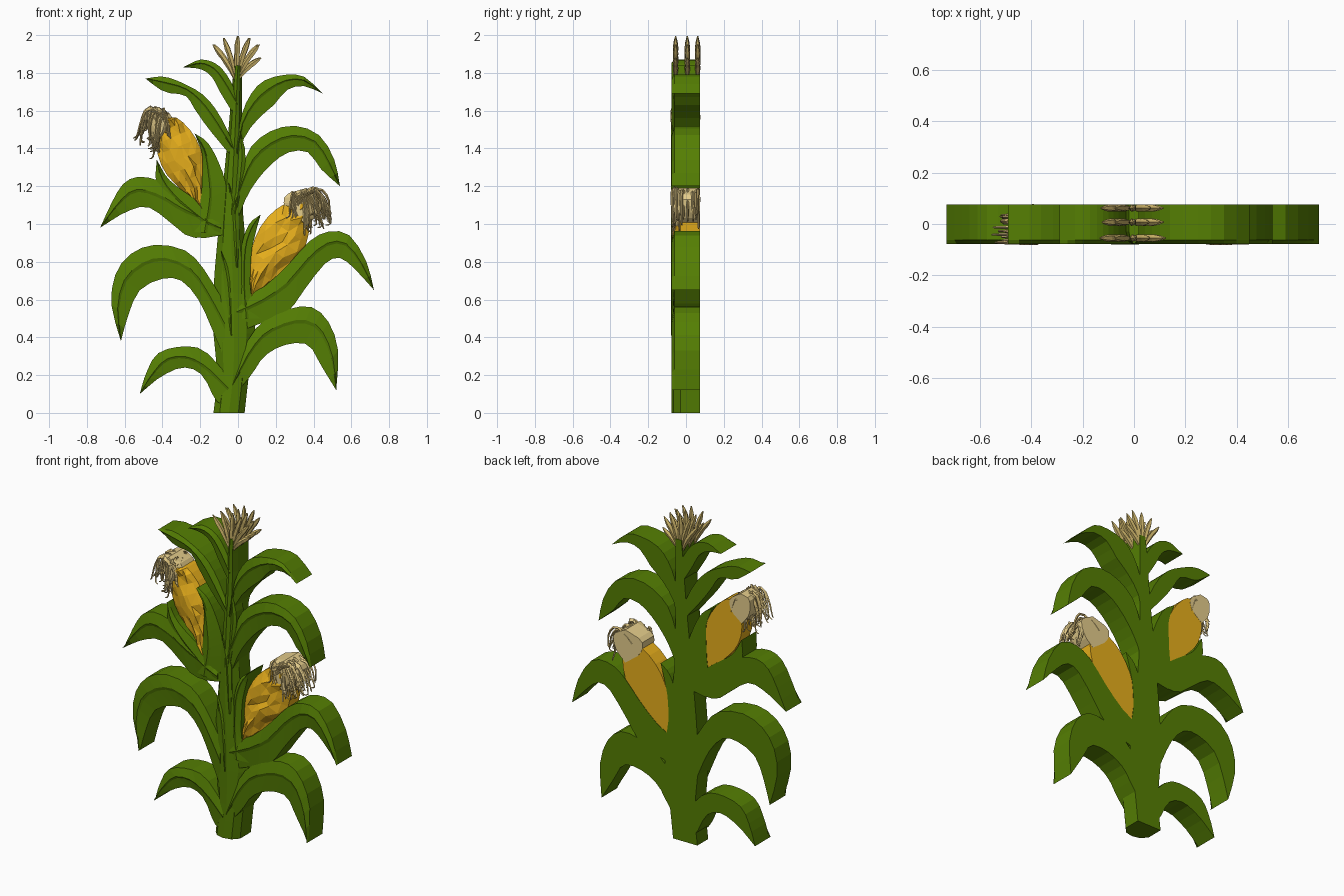
import bpy, bmesh, math, random
from mathutils import Vector

random.seed(4)
if "Cube" in bpy.data.objects:
    bpy.data.objects.remove(bpy.data.objects["Cube"])


def material(name, rgb):
    m = bpy.data.materials.new(name)
    m.use_nodes = True
    m.diffuse_color = (*rgb, 1)
    m.node_tree.nodes["Principled BSDF"].inputs["Base Color"].default_value = (*rgb, 1)
    return m


GREEN = material("leaf green", (0.09, 0.21, 0.001))
GOLD = material("kernel gold", (0.82, 0.44, 0.012))
SILK = material("pale silk", (0.78, 0.61, 0.26))
DRY = material("dry silk", (0.62, 0.46, 0.17))
TASSEL = material("tassel tan", (0.6, 0.45, 0.14))

# Cross-sections: (fraction from first edge to second edge, depth y)
BLADE = [(0, .075), (0, -.062), (.36, -.077), (.45, -.071), (1, -.062), (1, .075)]
STEM = [(0, .075), (0, -.03), (.2, -.066), (.5, -.077), (.8, -.066), (1, -.03), (1, .075)]
CAP = [(0, .074), (0, -.04), (.3, -.072), (.7, -.072), (1, -.04), (1, .074)]
COB = [(0, .073)] + [(k / 6, -.03 - .04 * math.sin(math.pi * k / 6)) for k in range(7)] + [(1, .073)]


def smooth(points, count):
    """Sample a Catmull-Rom curve; input is in hundredths of a unit."""
    p = [Vector(q) / 100 for q in points]
    p = [2 * p[0] - p[1]] + p + [2 * p[-1] - p[-2]]
    out = []
    for k in range(count + 1):
        s = k / count * (len(points) - 1)
        i = min(int(s), len(points) - 2)
        u = s - i
        a, b, c, d = p[i:i + 4]
        out.append(b + (c - a) * u / 2 + (2 * a - 5 * b + 4 * c - d) * u * u / 2
                   + (3 * b - a - 3 * c + d) * u ** 3 / 2)
    return out


def bridge(bm, rings):
    for r, s in zip(rings, rings[1:]):
        for j in range(len(r)):
            k = (j + 1) % len(r)
            bm.faces.new((r[j], r[k], s[k], s[j]))
    bm.faces.new(rings[0])
    bm.faces.new(rings[-1])


def finish(bm, name, mat):
    bmesh.ops.remove_doubles(bm, verts=bm.verts, dist=0.0002)
    bmesh.ops.recalc_face_normals(bm, faces=bm.faces)
    mesh = bpy.data.meshes.new(name)
    bm.to_mesh(mesh)
    bm.free()
    mesh.materials.append(mat)
    ob = bpy.data.objects.new(name, mesh)
    bpy.context.collection.objects.link(ob)


def loft(name, first, second, profile=BLADE, mat=GREEN, count=12, bumps=0.0):
    """Thick slab spanning two edge curves, with a shaped front."""
    bm = bmesh.new()
    rings = []
    for a, b in zip(smooth(first, count), smooth(second, count)):
        ring = []
        for j, (t, y) in enumerate(profile):
            if bumps and 1 < j < len(profile) - 2:
                t += random.uniform(-.05, .05)
                y = max(y + random.uniform(-bumps, bumps), -.078)
            q = a.lerp(b, t)
            ring.append(bm.verts.new((q.x, y, q.y)))
        rings.append(ring)
    bridge(bm, rings)
    if bumps:
        front = [f for f in bm.faces if len(f.verts) == 4 and f.calc_center_median().y < -.01]
        bmesh.ops.triangulate(bm, faces=front, quad_method='SHORT_EDGE')
    finish(bm, name, mat)


def tube(bm, path, y, radii, sides=5):
    """Tapered strand following a path in a plane of constant y."""
    rings = []
    for i, p in enumerate(path):
        d = (path[min(i + 1, len(path) - 1)] - path[max(i - 1, 0)]).normalized()
        ring = []
        for k in range(sides):
            a = 2 * math.pi * k / sides
            c, s = math.cos(a) * radii[i], math.sin(a) * radii[i]
            ring.append(bm.verts.new((p.x - d.y * c, y + s, p.y + d.x * c)))
        rings.append(ring)
    bridge(bm, rings)


# Stalk
loft("stalk", [(-13, 0), (-11, 20), (-13, 42), (-13, 65), (-11, 90), (-8, 120), (-5, 150), (-3, 175), (-2, 184)],
     [(3.5, 0), (6, 22), (9, 42), (8, 62), (4, 90), (2, 120), (2, 150), (2, 175), (2, 184)], STEM, count=16)

# Leaves: upper edge, then lower edge, each from the tip inward
loft("leaf_left_bottom", [(-52, 10), (-49, 20), (-43, 31), (-31, 35), (-18, 33), (-4, 18)],
     [(-52, 10), (-41, 19), (-29, 24), (-19, 20), (-12, 7), (-7, 4)])
loft("leaf_left_low", [(-62, 38), (-67, 57), (-65, 73), (-57, 84), (-44, 89), (-28, 86), (-18, 76), (-7, 58)],
     [(-62, 38), (-58, 52), (-52, 65), (-40, 71), (-30, 70), (-21, 60), (-14, 45), (-7, 28)], count=14)
loft("leaf_left_middle", [(-73, 98), (-67, 111), (-61, 121), (-53, 125), (-42, 123), (-33, 117), (-20, 106)],
     [(-73, 98), (-60, 106), (-48, 109), (-36, 101), (-25, 93), (-9, 94)])
loft("leaf_left_high", [(-49, 177), (-39, 178), (-28, 174), (-18, 168), (-10, 158), (-2, 142)],
     [(-49, 177), (-39, 170), (-28, 168), (-23, 161), (-16, 151), (-2, 134)])
loft("leaf_left_top", [(-29, 183), (-20, 187), (-12, 185), (-6, 179), (0, 168)],
     [(-29, 183), (-20, 182), (-14, 178), (-9, 169), (-1, 156)])
loft("leaf_right_top", [(45, 169), (35, 178), (25, 179), (14, 176), (7, 169), (2, 158), (-1, 142)],
     [(45, 169), (35, 173), (26, 171), (19, 163), (11, 156), (3, 145), (0, 129)])
loft("leaf_right_high", [(54, 120), (51, 134), (43, 147), (30, 152), (17, 149), (7, 141), (2, 129), (-3, 115)],
     [(54, 120), (44, 129), (37, 138), (27, 138), (18, 132), (10, 123), (4, 113), (-1, 100)], count=14)
loft("leaf_right_middle", [(72, 65), (68, 80), (59, 94), (48, 96), (38, 91), (27, 79), (14, 67), (0, 60)],
     [(72, 65), (62, 76), (54, 82), (46, 79), (35, 65), (25, 52), (11, 47), (-2, 42)], count=14)
loft("leaf_right_bottom", [(52, 12), (53, 33), (48, 48), (39, 56), (27, 55), (14, 49), (5, 38), (-3, 18)],
     [(52, 12), (44, 25), (37, 36), (25, 36), (14, 30), (7, 20), (-3, 8)], count=14)

# Narrow sheaths wrapping the stalk
for n, (x, z, lean) in enumerate([(-9, 86, 5), (-5, 122, 4), (1, 150, -3)]):
    loft(f"sheath_{n + 1}", [(x, z), (x + lean / 3, z - 18), (x + lean, z - 45)],
         [(x, z), (x + 4 + lean / 3, z - 16), (x + 1 + lean, z - 45)],
         [(0, 0), (0, -.07), (.5, -.079), (1, -.07), (1, 0)], count=6)

# Husks around each ear
loft("left_ear_outer_husk", [(-43, 134), (-36, 123), (-20, 111), (-9, 100)],
     [(-43, 134), (-43, 121), (-33, 103), (-22, 93), (-9, 94)])
loft("left_ear_inner_husk", [(-23, 148), (-19, 137), (-19, 124), (-20, 111), (-24, 96)],
     [(-23, 148), (-16, 143), (-10, 132), (-6, 118), (-7, 94)])
loft("right_ear_inner_husk", [(12, 105), (6, 100), (2, 89), (1, 71), (-1, 50)],
     [(12, 105), (9, 94), (7, 83), (7, 62), (14, 50)])

# Cobs with irregular faceted kernels
loft("left_cob", [(-19, 108), (-30, 118), (-39, 128), (-43, 140), (-41, 152), (-37, 156)],
     [(-19, 108), (-18, 122), (-18, 135), (-24, 148), (-32, 156), (-37, 156)], COB, GOLD, 11, .014)
loft("right_cob", [(7, 61), (6, 80), (10, 95), (18, 106), (28, 112), (36, 112)],
     [(7, 61), (20, 70), (32, 80), (37, 93), (38, 104), (36, 112)], COB, GOLD, 11, .014)


# Silk: a cap over the cob tip, with locks of strands curling over it and down
def silk(name, cap_a, cap_b, root, locks):
    loft(name + "_silk_cap", cap_a, cap_b, CAP, SILK, 8)
    start = Vector(root)
    for shade, mat in (("pale", SILK), ("dry", DRY)):
        bm = bmesh.new()
        for n in range(30):
            crest, end = (Vector(q) for q in locks[n % len(locks)])
            shift = lambda r: Vector((random.uniform(-r, r), random.uniform(-r, r)))
            reach = random.uniform(.6, 1)
            top = start.lerp(crest, reach) + shift(1)
            low = top.lerp(end, random.uniform(.6, 1)) + shift(2)
            bulge = top.lerp(low, .5) + (top - start) * .15 + shift(.6)
            path = smooth([start + shift(2), top, bulge, low, low + Vector((random.uniform(-3, 2), -1.5))], 9)
            depth = random.choice((-.072, random.uniform(-.07, .07), random.uniform(-.07, .07)))
            tube(bm, path, depth, [.01 - .0008 * i for i in range(10)], 4)
        finish(bm, f"{name}_{shade}_silk", mat)


silk("left", [(-43, 144), (-48, 151), (-48, 160), (-42, 162)],
     [(-43, 144), (-36, 150), (-35, 157), (-42, 162)], (-39, 156),
     [((-47, 161), (-52, 145)), ((-45, 161), (-46, 140)), ((-40, 161), (-43, 138)), ((-38, 159), (-36, 148))])
silk("right", [(36, 99), (26, 107), (25, 115), (36, 119)],
     [(36, 99), (42, 105), (44, 114), (36, 119)], (31, 112),
     [((42, 118), (49, 101)), ((40, 119), (45, 99)), ((36, 118), (37, 95)), ((29, 117), (29, 103))])

# Tassel: three fans of seed spikes, one behind another
bm = bmesh.new()
tips = [(-13, 195), (-8, 198.5), (0, 199.5), (6, 198.5), (11, 195), (12, 188)]
for y in (-.055, .007, .062):
    for tx, tz in tips:
        tip = Vector((tx + random.uniform(-.7, .7), tz))
        base = Vector((-1, 175))
        path = smooth([base, base.lerp(tip, .5) + Vector((-.08 * tx, .6)), tip], 8)
        tube(bm, path, y, [.006, .007, .009, .013, .015, .014, .015, .011, .003])
finish(bm, "tassel", TASSEL)
